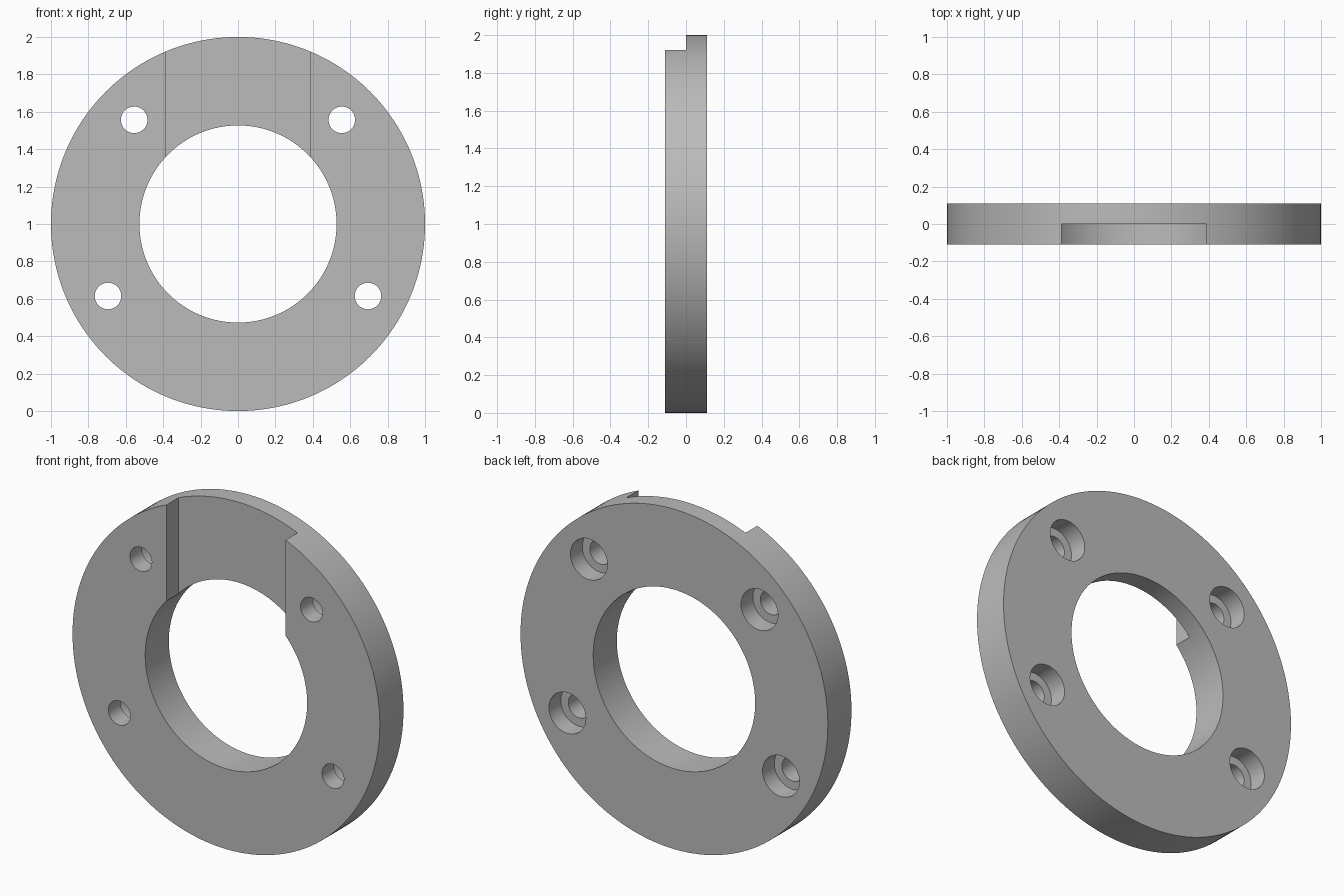
import bpy
import math

if "Cube" in bpy.data.objects:
    bpy.data.objects.remove(bpy.data.objects["Cube"], do_unlink=True)

HALF = 0.11           # half the plate thickness
CENTRE_Z = 1.0

grey = bpy.data.materials.new("plain grey")
grey.use_nodes = True
grey.diffuse_color = (0.5, 0.5, 0.5, 1)
grey.node_tree.nodes["Principled BSDF"].inputs["Base Color"].default_value = (0.5, 0.5, 0.5, 1)


def cylinder(name, radius, x, z, y0, y1, sides):
    """Cylinder lying along y, from y0 to y1."""
    bpy.ops.mesh.primitive_cylinder_add(
        vertices=sides, radius=radius, depth=y1 - y0,
        location=(x, (y0 + y1) / 2, z), rotation=(math.pi / 2, 0, 0))
    obj = bpy.context.object
    obj.name = name
    return obj


def box(name, x0, x1, y0, y1, z0, z1):
    bpy.ops.mesh.primitive_cube_add(
        size=1, location=((x0 + x1) / 2, (y0 + y1) / 2, (z0 + z1) / 2))
    obj = bpy.context.object
    obj.name = name
    obj.scale = (x1 - x0, y1 - y0, z1 - z0)
    return obj


def cut(target, cutter):
    """Subtract the cutter from the target, then discard it."""
    cutter.hide_render = True
    bpy.context.view_layer.update()
    mod = target.modifiers.new("cut", "BOOLEAN")
    mod.operation = "DIFFERENCE"
    mod.solver = "EXACT"
    mod.object = cutter
    bpy.context.view_layer.objects.active = target
    bpy.ops.object.modifier_apply(modifier=mod.name)
    bpy.data.objects.remove(cutter, do_unlink=True)


# Round plate with a large bore
plate = cylinder("flange_plate", 1.0, 0, CENTRE_Z, -HALF, HALF, 160)
plate.data.materials.append(grey)
cut(plate, cylinder("bore_cutter", 0.527, 0, CENTRE_Z, -0.3, 0.3, 128))

# Half-depth slot from the bore to the top rim, open at the front
cut(plate, box("slot_cutter", -0.387, 0.387, -0.3, 0, CENTRE_Z, 2.3))

# Screw holes, counterbored from the back
for x, z in ((0.555, 1.557), (0.695, 0.615)):
    for side in (-1, 1):
        cut(plate, cylinder("hole_cutter", 0.071, side * x, z, -0.3, 0.3, 48))
        cut(plate, cylinder("counterbore_cutter", 0.12, side * x, z, 0, 0.3, 48))

# Smooth walls with crisp rims
bpy.ops.object.select_all(action="DESELECT")
plate.select_set(True)
bpy.context.view_layer.objects.active = plate
bpy.ops.object.shade_smooth_by_angle(angle=math.radians(30))
